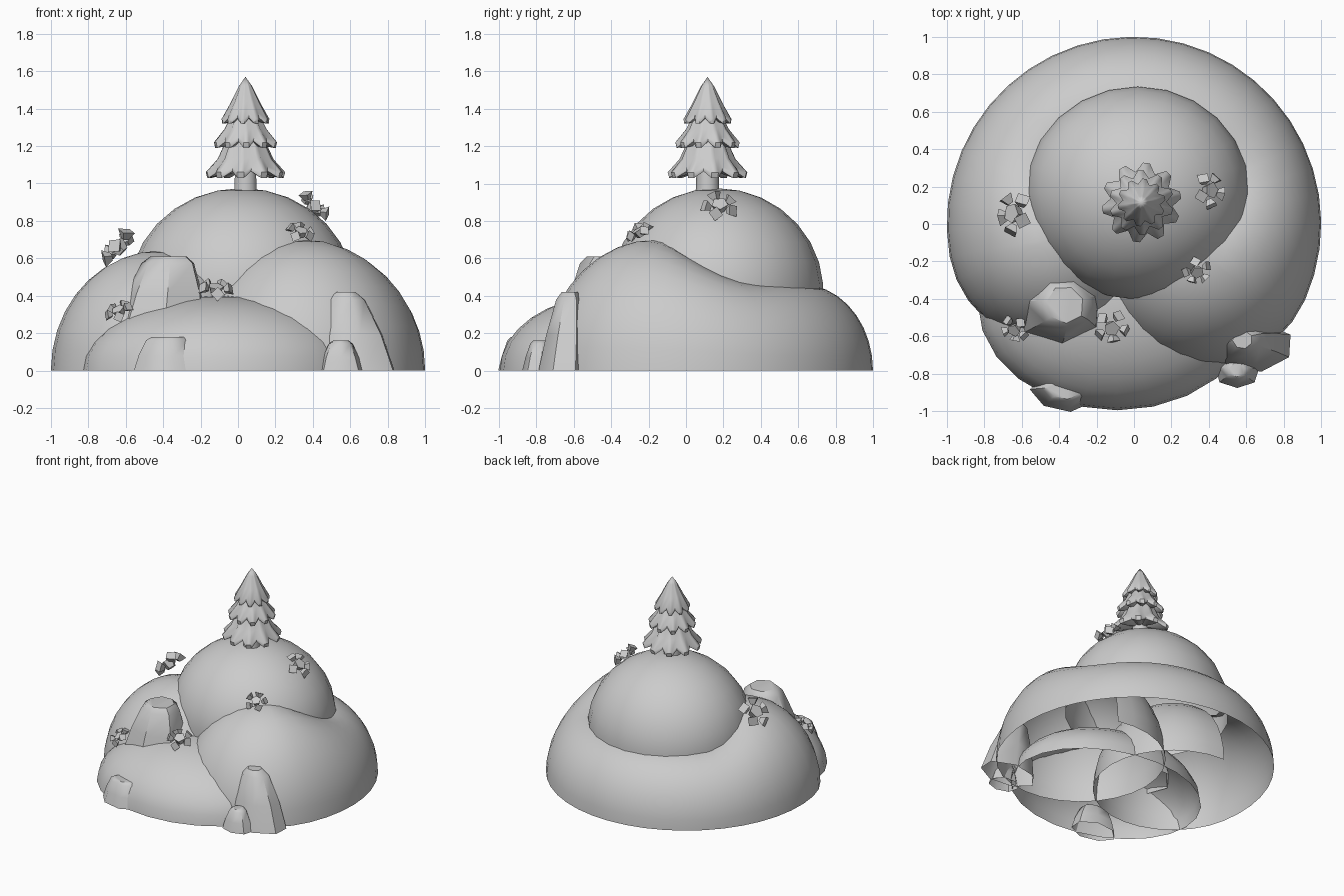
import bpy, bmesh, math, random
from mathutils import Vector, Matrix
from math import sin, cos, pi, radians

if "Cube" in bpy.data.objects:
    bpy.data.objects.remove(bpy.data.objects["Cube"])

random.seed(4)
grey = bpy.data.materials.new("light_grey")
grey.diffuse_color = (0.6, 0.6, 0.6, 1)
grey.use_nodes = True
grey.node_tree.nodes["Principled BSDF"].inputs["Base Color"].default_value = grey.diffuse_color


def finish(name, bm, angle=None):
    bmesh.ops.remove_doubles(bm, verts=bm.verts, dist=0.0005)
    bmesh.ops.recalc_face_normals(bm, faces=bm.faces)
    me = bpy.data.meshes.new(name)
    bm.to_mesh(me)
    bm.free()
    me.materials.append(grey)
    ob = bpy.data.objects.new(name, me)
    bpy.context.collection.objects.link(ob)
    if angle:
        bpy.ops.object.select_all(action='DESELECT')
        ob.select_set(True)
        bpy.context.view_layer.objects.active = ob
        bpy.ops.object.shade_smooth_by_angle(angle=radians(angle))
    return ob


def loft(bm, rows, closed=False, cap=False):
    """Skin a list of equally long point rows."""
    vs = [[bm.verts.new(p) for p in row] for row in rows]
    n = len(rows[0])
    for a, b in zip(vs, vs[1:]):
        for i in range(n if closed else n - 1):
            j = (i + 1) % n
            bm.faces.new((a[i], a[j], b[j], b[i]))
    if cap:
        bm.faces.new(vs[-1])


def dome(name, centre, size, low=0):
    """Open half ellipsoid; low is the starting latitude."""
    rows = []
    for k in range(9):
        p = radians(low + (90 - low) * k / 8)
        r = max(cos(p), 0.0)
        rows.append([(centre[0] + size[0] * r * cos(2 * pi * i / 24),
                      centre[1] + size[1] * r * sin(2 * pi * i / 24),
                      centre[2] + size[2] * sin(p)) for i in range(24)])
    bm = bmesh.new()
    loft(bm, rows, closed=True)
    finish(name, bm, 60)


# Horseshoe of lower hills: quarter-ellipse sections swept round, rounded ends
LEFT_END = 190


def ease(t):
    t = min(max(t, 0), 1)
    return 0.5 - 0.5 * cos(pi * t)


def section(theta, direction):
    right, left = ease((36 - theta) / 60), ease((theta - 136) / (LEFT_END - 136))
    c = 0.62 - 0.225 * right - 0.19 * left
    h = 0.46 + 0.24 * right + 0.18 * left
    a, d = radians(theta), radians(direction)
    row = []
    for k in range(10):
        p = pi / 2 * k / 9
        r = (1 - c) * cos(p)
        row.append((c * cos(a) + r * cos(d), c * sin(a) + r * sin(d), h * sin(p)))
    return row


rows = [section(-24, -24 - 260 + 13 * i) for i in range(20)]
rows += [section(t, t) for t in [-24 + (LEFT_END + 24) * i / 26 for i in range(27)]]
rows += [section(LEFT_END, LEFT_END + 13 * i) for i in range(1, 21)]
bm = bmesh.new()
loft(bm, rows)
finish("lower_hills", bm, 60)

# Front mound and top hill
dome("front_mound", (-0.09, -0.42, 0), (0.745, 0.575, 0.40))
dome("top_hill", (0.02, 0.165, 0.42), (0.60, 0.57, 0.555), -8)


# Rocks: uneven seven-sided stacks with a narrower, bevelled top
def rock(name, base, top, z0, z1, rb, rt, turn):
    n, rows = 7, []
    wob = [random.uniform(0.93, 1.05) for _ in range(n)]
    for f, s in ((0, 0), (0.45, 0.35), (0.9, 0.9), (1.0, 1.3)):
        row = []
        for i in range(n):
            a = 2 * pi * i / n + turn
            q = [base[k] + (top[k] - base[k]) * f +
                 max(rb[k] + (rt[k] - rb[k]) * s, rt[k] * 0.6) * wob[i] * (cos(a), sin(a))[k]
                 for k in (0, 1)]
            row.append((q[0], q[1], z0 + (z1 - z0) * f))
        rows.append(row)
    bm = bmesh.new()
    loft(bm, rows, closed=True, cap=True)
    finish(name, bm, 40)


rock("left_rock", (-0.41, -0.44), (-0.37, -0.43), 0.25, 0.61, (0.26, 0.22), (0.14, 0.13), 0.3)
rock("right_rock", (0.62, -0.66), (0.58, -0.62), 0, 0.42, (0.24, 0.14), (0.09, 0.07), 0.5)
rock("small_rock", (0.555, -0.79), (0.55, -0.78), 0, 0.16, (0.12, 0.09), (0.06, 0.05), 0.2)
rock("front_rock", (-0.37, -0.89), (-0.37, -0.88), 0, 0.18, (0.18, 0.115), (0.11, 0.07), 0.4)


# Flowers: a central chunk ringed by angular petals, tilted to the slope
def flower(name, pos, normal, size, turn):
    bm = bmesh.new()
    tilt = Vector(normal).to_track_quat('Z', 'Y').to_matrix().to_4x4()
    frame = Matrix.Translation(pos) @ tilt @ Matrix.Rotation(turn, 4, 'Z') @ Matrix.Scale(size, 4)
    bmesh.ops.create_cone(bm, segments=5, radius1=0.28, radius2=0.46, depth=0.5,
                          cap_ends=True, matrix=frame)
    for i in range(5):
        m = (frame @ Matrix.Rotation(2 * pi * i / 5, 4, 'Z') @
             Matrix.Translation((0.68, 0, 0.05 + 0.12 * (i % 2))) @
             Matrix.Rotation(radians(60), 4, 'Y'))
        bmesh.ops.create_cone(bm, segments=4, radius1=0.18, radius2=0.40, depth=0.38,
                              cap_ends=True, matrix=m)
    finish(name, bm)


for i, (pos, nor, size) in enumerate((
        ((-0.635, 0.055, 0.655), (-0.72, 0.1, 0.7), 0.12),
        ((0.40, 0.18, 0.875), (0.7, 0.0, 0.75), 0.10),
        ((0.335, -0.25, 0.735), (0.2, -0.5, 0.8), 0.08),
        ((-0.12, -0.55, 0.43), (0.1, -0.4, 0.9), 0.095),
        ((-0.635, -0.56, 0.315), (-0.4, -0.5, 0.75), 0.08))):
    flower("flower_%d" % (i + 1), pos, nor, size, i * 0.7)

# Tree trunk
TX, TY = 0.04, 0.115
bm = bmesh.new()
bmesh.ops.create_cone(bm, segments=10, radius1=0.064, radius2=0.055, depth=0.22,
                      cap_ends=True, matrix=Matrix.Translation((TX, TY, 1.05)))
finish("trunk", bm, 40)


# Tree foliage: three fluted bells with ten blunt lobes, notches raised
def tier(name, rings, turn):
    rows = []
    for r, z, notch, lift in rings:
        row = []
        for i in range(30):
            a = 2 * pi * (i // 3 + (0, 0.28, 0.64)[i % 3]) / 10 + turn
            f = notch if i % 3 == 2 else 1
            row.append((TX + r * f * cos(a), TY + r * f * sin(a), z + (lift if i % 3 == 2 else 0)))
        rows.append(row)
    bm = bmesh.new()
    loft(bm, rows, closed=True)
    finish(name, bm, 50)


tier("lower_branches", ((0.04, 1.08, 1, 0), (0.14, 1.045, 0.88, 0.03), (0.205, 1.03, 0.8, 0.035),
                        (0.213, 1.06, 0.78, 0.03), (0.15, 1.13, 0.82, 0.01), (0.10, 1.24, 0.9, 0)), 0.1)
tier("middle_branches", ((0.04, 1.23, 1, 0), (0.11, 1.20, 0.88, 0.03), (0.165, 1.19, 0.8, 0.035),
                         (0.172, 1.22, 0.78, 0.03), (0.115, 1.29, 0.82, 0.01), (0.07, 1.38, 0.9, 0)), 0.25)
tier("upper_branches", ((0.03, 1.35, 1, 0), (0.08, 1.33, 0.88, 0.02), (0.125, 1.32, 0.8, 0.03),
                        (0.128, 1.345, 0.78, 0.03), (0.08, 1.43, 0.82, 0.01), (0.035, 1.52, 0.9, 0),
                        (0.0, 1.57, 1, 0)), 0.1)
